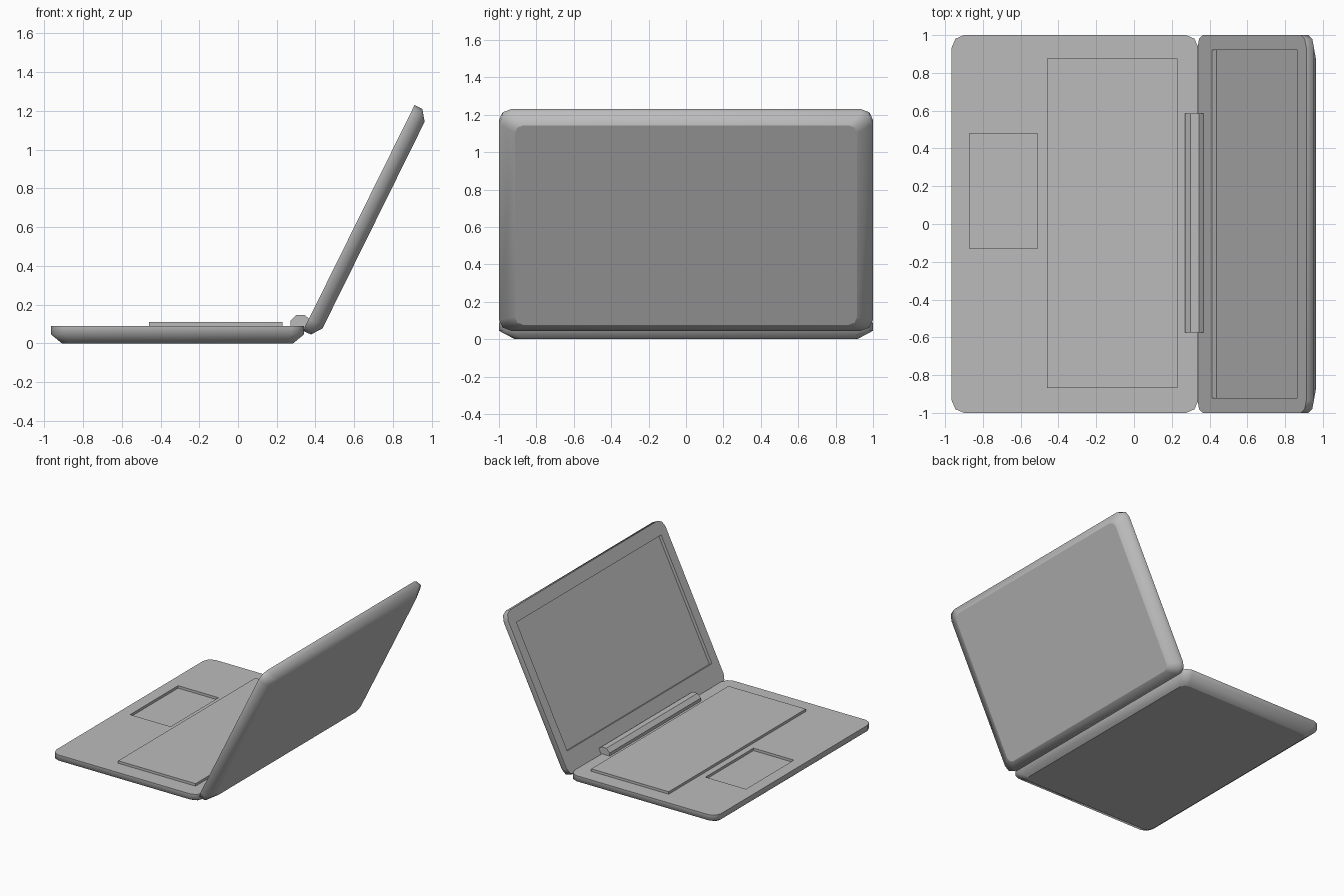
import bpy
import bmesh
import math

cube = bpy.data.objects.get("Cube")
if cube:
    bpy.data.objects.remove(cube, do_unlink=True)

grey = bpy.data.materials.new("plain grey")
grey.use_nodes = True
colour = (0.5, 0.5, 0.5, 1)
grey.diffuse_color = colour
grey.node_tree.nodes["Principled BSDF"].inputs["Base Color"].default_value = colour


def finish(name, bm, location=(0, 0, 0), tilt=0):
    bmesh.ops.recalc_face_normals(bm, faces=bm.faces[:])
    mesh = bpy.data.meshes.new(name)
    bm.to_mesh(mesh)
    bm.free()
    mesh.materials.append(grey)
    obj = bpy.data.objects.new(name, mesh)
    obj.location = location
    obj.rotation_euler.y = tilt
    bpy.context.collection.objects.link(obj)
    return obj


def rounded_ring(bm, length, inset_u, inset_v, cut, z):
    """Rectangle from x=0 to length, y=-1 to 1, with two-step clipped corners."""
    half_u, half_v = length / 2 - inset_u, 1 - inset_v
    corner = [(0, cut), (cut * 0.3, cut * 0.3), (cut, 0)]
    points = []
    for su, sv in ((1, 1), (-1, 1), (-1, -1), (1, -1)):
        steps = corner if su * sv > 0 else corner[::-1]
        points += [(su * (half_u - a), sv * (half_v - b)) for a, b in steps]
    return [bm.verts.new((u + length / 2, v, z)) for u, v in points]


def rect_ring(bm, u0, u1, v0, v1, z):
    return [bm.verts.new((u, v, z)) for u, v in ((u0, v0), (u1, v0), (u1, v1), (u0, v1))]


def bridge(bm, a, b, smooth=False):
    for i in range(len(a)):
        j = (i + 1) % len(a)
        bm.faces.new((a[i], a[j], b[j], b[i])).smooth = smooth


def shell(name, length, thick, recess, depth, location, tilt=0):
    """Slab with bevelled back and a sunken panel in its upper face."""
    bm = bmesh.new()
    top = rounded_ring(bm, length, 0, 0, 0.065, 0)
    wall = rounded_ring(bm, length, 0, 0, 0.065, -0.045)
    back = rounded_ring(bm, length, 0.055, 0.085, 0.045, -thick)
    bridge(bm, top, wall, True)
    bridge(bm, wall, back, True)
    bm.faces.new(back)
    rim = rect_ring(bm, *recess, 0)
    floor = rect_ring(bm, *recess, -depth)
    bridge(bm, rim, floor)
    bm.faces.new(floor)
    # Upper face filled between the outline and the panel rim
    edges = [bm.edges.get((r[i - 1], r[i])) for r in (top, rim) for i in range(len(r))]
    bmesh.ops.triangle_fill(bm, edges=edges, use_beauty=True, normal=(0, 0, 1))
    return finish(name, bm, location, tilt)


# Base with sunken touchpad, lid with sunken screen
shell("base_with_touchpad", 1.305, 0.09, (0.095, 0.455, -0.13, 0.48), 0.02,
      (-0.965, 0, 0.09))
shell("lid_with_screen", 1.3, 0.085, (0.175, 1.195, -0.92, 0.92), 0.025,
      (0.336, 0, 0.065), -math.radians(63.7))

# Raised keyboard plate
bm = bmesh.new()
low = rect_ring(bm, -0.46, 0.23, -0.868, 0.877, 0.085)
high = rect_ring(bm, -0.46, 0.23, -0.868, 0.877, 0.11)
bridge(bm, low, high)
bm.faces.new(low)
bm.faces.new(high)
finish("keyboard_plate", bm)

# Hinge barrel, an angular profile extruded across the width
profile = [(0.27, 0.08), (0.27, 0.115), (0.30, 0.145), (0.345, 0.145), (0.37, 0.125), (0.37, 0.08)]
bm = bmesh.new()
ends = [[bm.verts.new((x, y, z)) for x, z in profile] for y in (-0.575, 0.585)]
bridge(bm, *ends)
for end in ends:
    bm.faces.new(end)
finish("hinge", bm)
